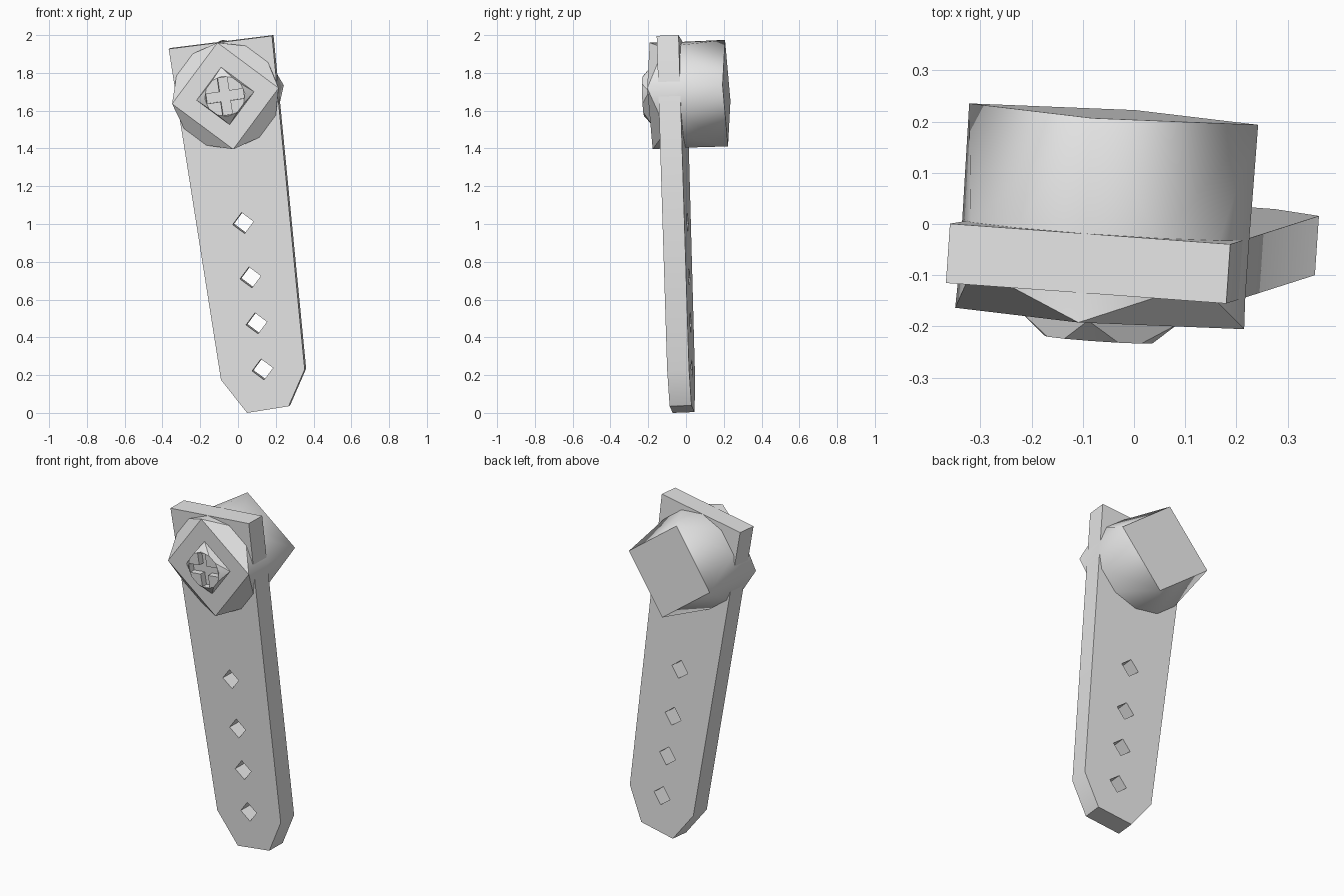
import bpy
import bmesh
from math import cos, sin, radians
from mathutils import Matrix, Vector

cube = bpy.data.objects.get("Cube")
if cube:
    bpy.data.objects.remove(cube, do_unlink=True)

# One plain grey metal
metal = bpy.data.materials.new("light_grey_metal")
metal.use_nodes = True
GREY = (0.8, 0.8, 0.8, 1)
metal.diffuse_color = GREY
metal.node_tree.nodes["Principled BSDF"].inputs["Base Color"].default_value = GREY

# Leaning frame: x and z follow the strap's front plane, y is depth behind it
LEAN_X, LEAN_Z, FRONT_Y = -0.0685, -0.038, -0.067
normal = Vector((-LEAN_X, 1, -LEAN_Z)).normalized()
FRAME = Matrix((
    (1, normal.x, 0, 0),
    (LEAN_X, normal.y, LEAN_Z, FRONT_Y),
    (0, normal.z, 1, 0),
    (0, 0, 0, 1)))
THICK = 0.116
TURN = 8.4
KNOB = (-0.063, 1.68)


def polygon(center, radius, sides):
    angles = [radians(TURN + 360 * i / sides) for i in range(sides)]
    return [(center[0] + radius * cos(a), center[1] + radius * sin(a)) for a in angles]


def loft(name, sections):
    """Join (outline, depth) sections; a square meets a 12-gon with fans."""
    bm = bmesh.new()
    rings = [[bm.verts.new((x, d, z)) for x, z in pts] for pts, d in sections]
    for a, b in zip(rings, rings[1:]):
        if len(a) > len(b):
            a, b = b, a
        n, m = len(a), len(b)
        step = m // n
        for i in range(n):
            j = i * step
            nxt = a[(i + 1) % n]
            if step == 1:
                bm.faces.new((a[i], nxt, b[(i + 1) % m], b[i]))
            else:
                bm.faces.new((a[i], b[j], b[j - 1]))
                bm.faces.new((a[i], b[j + 1], b[j]))
                bm.faces.new((a[i], nxt, b[j + 2], b[j + 1]))
    bm.faces.new(rings[0])
    bm.faces.new(rings[-1])
    bmesh.ops.recalc_face_normals(bm, faces=bm.faces)
    mesh = bpy.data.meshes.new(name)
    bm.to_mesh(mesh)
    bm.free()
    obj = bpy.data.objects.new(name, mesh)
    bpy.context.collection.objects.link(obj)
    mesh.materials.append(metal)
    return obj


def activate(obj):
    bpy.ops.object.select_all(action='DESELECT')
    obj.select_set(True)
    bpy.context.view_layer.objects.active = obj


def cut(obj, cutter):
    mod = obj.modifiers.new("cut", 'BOOLEAN')
    mod.operation = 'DIFFERENCE'
    mod.solver = 'EXACT'
    mod.object = cutter
    activate(obj)
    bpy.ops.object.modifier_apply(modifier=mod.name)
    bpy.data.objects.remove(cutter, do_unlink=True)


def finish(obj):
    obj.data.transform(FRAME)
    activate(obj)
    bpy.ops.object.shade_smooth_by_angle(angle=radians(35))


# Tapered strap with four square holes
outline = [(-0.367, 1.927), (0.18, 1.996), (0.353, 0.23),
           (0.268, 0.035), (0.048, 0), (-0.09, 0.175)]
strap = loft("strap", [(outline, 0), (outline, THICK)])
for center in [(0.027, 1.005), (0.066, 0.717), (0.098, 0.474), (0.13, 0.23)]:
    hole = polygon(center, 0.056, 4)
    cut(strap, loft("hole_cutter", [(hole, -0.1), (hole, 0.3)]))
finish(strap)

# Pivot knob: square ends, round where it passes through the strap
square = polygon(KNOB, 0.285, 4)
round_part = polygon(KNOB, 0.283, 12)
knob = loft("pivot_knob", [(square, -0.058), (round_part, 0),
                           (round_part, THICK), (square, 0.342)])
finish(knob)

# Screw head: square base rising to a round top, with a cross slot
head = loft("screw_head", [(polygon(KNOB, 0.154, 4), -0.058),
                           (polygon(KNOB, 0.107, 12), -0.099)])
arm, half = 0.1, 0.026
cross = []
for k in range(4):
    a = radians(TURN + 90 * k)
    for u, v in [(arm, -half), (arm, half), (half, half)]:
        cross.append((KNOB[0] + u * cos(a) - v * sin(a),
                      KNOB[1] + u * sin(a) + v * cos(a)))
cut(head, loft("slot_cutter", [(cross, -0.15), (cross, -0.064)]))
finish(head)
